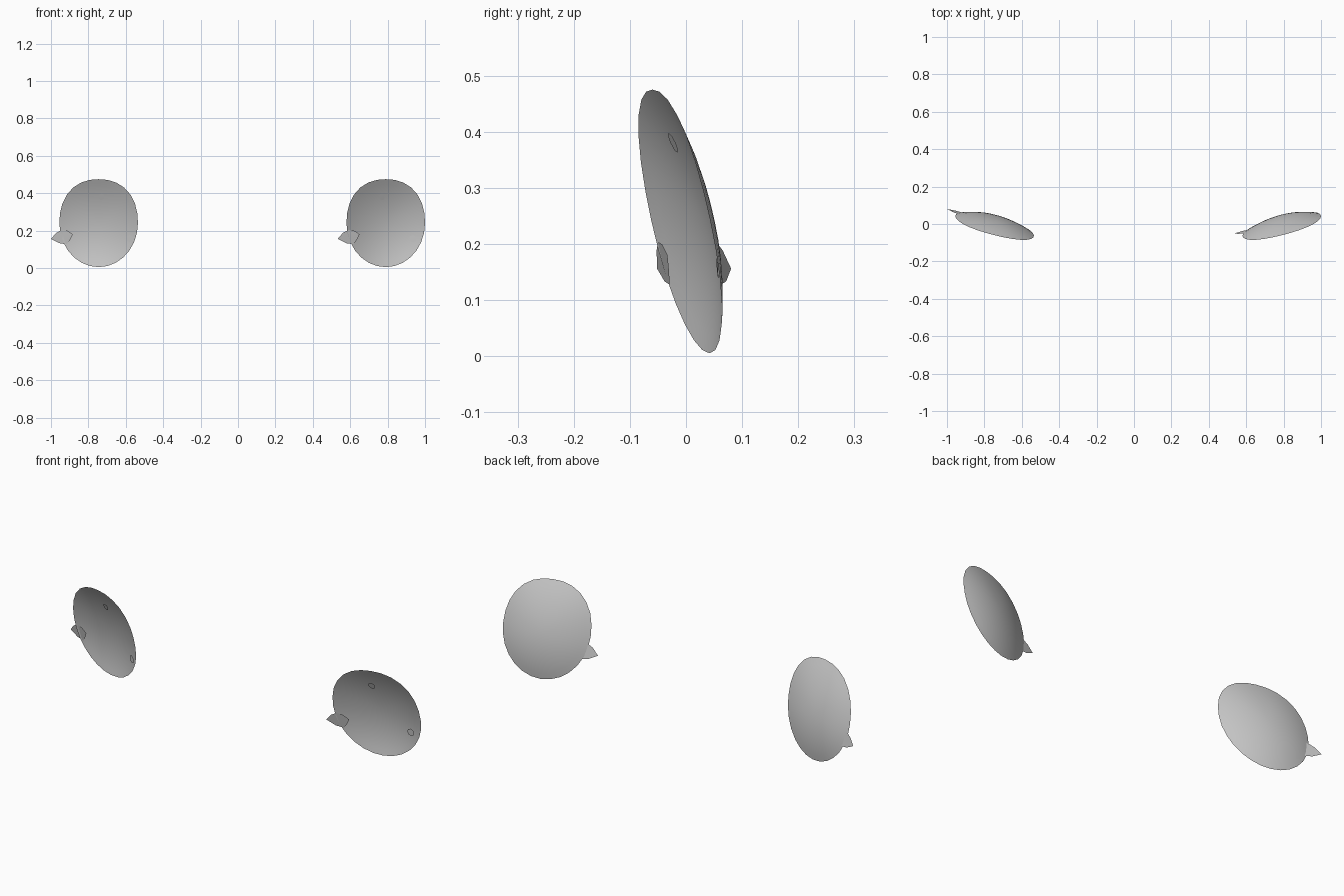
import bpy, bmesh, math

if "Cube" in bpy.data.objects:
    bpy.data.objects.remove(bpy.data.objects["Cube"])

SEGS, RINGS = 28, 8
RX, RZ, ZC = 0.21, 0.235, 0.24      # half width, half height, centre height
SLOPE_X, SLOPE_Z, DEPTH, Y0 = 0.25, -0.217, 0.045, -0.009


def surface_y(side, dx, dz):
    """Concave bowl, turned outward and leaning forward at the top."""
    r2 = min(1.0, (dx / RX) ** 2 + (dz / RZ) ** 2)
    return Y0 + side * SLOPE_X * dx + SLOPE_Z * dz + DEPTH * (1 - r2)


def finish(name, bm):
    bmesh.ops.recalc_face_normals(bm, faces=bm.faces)
    # open sheets face the front
    if sum(f.normal.y * f.calc_area() for f in bm.faces) > 0:
        bmesh.ops.reverse_faces(bm, faces=bm.faces)
    me = bpy.data.meshes.new(name)
    bm.to_mesh(me)
    bm.free()
    for p in me.polygons:
        p.use_smooth = True
    ob = bpy.data.objects.new(name, me)
    bpy.context.collection.objects.link(ob)
    return ob


def bowl(name, xc, side):
    bm = bmesh.new()
    hub = bm.verts.new((xc, Y0 + DEPTH, ZC))
    prev = None
    for i in range(1, RINGS + 1):
        r = i / RINGS
        ring = []
        for k in range(SEGS):
            t = 2 * math.pi * k / SEGS
            c, s = math.cos(t), math.sin(t)
            # slightly squarer upper half
            n = 2.25 if s > 0 else 2.0
            q = (abs(c) ** n + abs(s) ** n) ** (-1 / n)
            dx, dz = RX * r * c * q, RZ * r * s * q
            y = Y0 + side * SLOPE_X * dx + SLOPE_Z * dz + DEPTH * (1 - r * r)
            ring.append(bm.verts.new((xc + dx, y, ZC + dz)))
        for k in range(SEGS):
            j = (k + 1) % SEGS
            if prev:
                bm.faces.new((prev[k], prev[j], ring[j], ring[k]))
            else:
                bm.faces.new((hub, ring[j], ring[k]))
        prev = ring
    return finish(name, bm)


def dot(name, xc, side, x, z, rx, rz):
    # small flat spot floating just in front of the bowl
    bm = bmesh.new()
    vs = []
    for k in range(8):
        t = 2 * math.pi * k / 8
        px, pz = x + rx * math.cos(t), z + rz * math.sin(t)
        vs.append(bm.verts.new((px, surface_y(side, px - xc, pz - ZC) - 0.007, pz)))
    bm.faces.new(vs)
    return finish(name, bm)


# leaf outline relative to its middle (x, z)
LEAF = [(-0.06, -0.007), (-0.032, 0.025), (-0.003, 0.041), (0.03, 0.036),
        (0.057, 0.017), (0.043, -0.01), (0.024, -0.036), (-0.015, -0.03)]


def leaf(name, x, y, z, slope):
    bm = bmesh.new()
    bm.faces.new([bm.verts.new((x + a, y + slope * a - 0.2 * b, z + b)) for a, b in LEAF])
    return finish(name, bm)


for label, xc, side, top_x, low_x in (("left", -0.745, -1, -0.73, -0.578),
                                      ("right", 0.79, 1, 0.77, 0.935)):
    bowl(label + "_bowl", xc, side)
    dot(label + "_upper_spot", xc, side, top_x, 0.38, 0.016, 0.018)
    dot(label + "_lower_spot", xc, side, low_x, 0.157, 0.02, 0.019)

leaf("left_leaf", -0.94, 0.061, 0.163, -0.3)
leaf("right_leaf", 0.593, -0.041, 0.163, 0.2)
